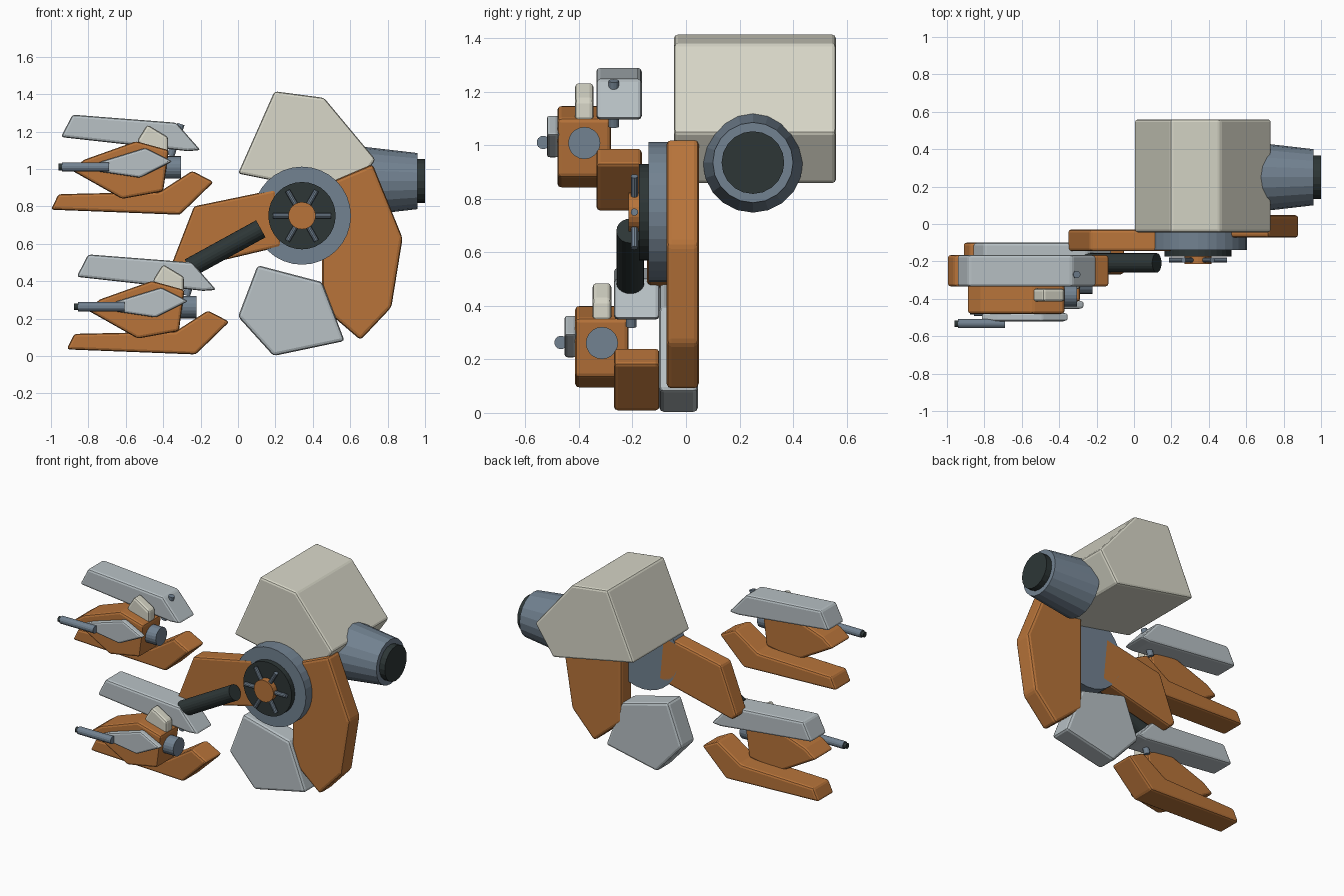
import bpy, bmesh, math
from mathutils import Vector

if "Cube" in bpy.data.objects:
    bpy.data.objects.remove(bpy.data.objects["Cube"])


def material(name, rgb):
    m = bpy.data.materials.new(name)
    lin = [((c / 255 + 0.055) / 1.055) ** 2.4 for c in rgb]
    m.diffuse_color = (*lin, 1)
    m.use_nodes = True
    m.node_tree.nodes["Principled BSDF"].inputs["Base Color"].default_value = m.diffuse_color
    return m


COPPER = material("copper", (184, 116, 58))
CREAM = material("cream", (216, 215, 200))
SILVER = material("silver", (184, 193, 197))
STEEL = material("steel blue", (114, 130, 145))
DARK = material("charcoal", (45, 54, 54))


def finish(name, bm, mat, bevel=0.0):
    bmesh.ops.recalc_face_normals(bm, faces=bm.faces)
    me = bpy.data.meshes.new(name)
    bm.to_mesh(me)
    bm.free()
    me.materials.append(mat)
    ob = bpy.data.objects.new(name, me)
    bpy.context.collection.objects.link(ob)
    if bevel:
        mod = ob.modifiers.new("soft_edges", "BEVEL")
        mod.width = bevel
        mod.segments = 2
        mod.limit_method = "ANGLE"
        mod.angle_limit = math.radians(25)
    return ob


def slab(name, profile, y0, y1, mat, bevel=0.015, off=(0, 0, 0)):
    """Extrude an (x, z) outline from y0 to y1."""
    bm = bmesh.new()
    o = Vector(off)
    face = bm.faces.new([bm.verts.new(Vector((x, y0, z)) + o) for x, z in profile])
    ext = bmesh.ops.extrude_face_region(bm, geom=[face])
    moved = [g for g in ext["geom"] if isinstance(g, bmesh.types.BMVert)]
    bmesh.ops.translate(bm, verts=moved, vec=(0, y1 - y0, 0))
    return finish(name, bm, mat, bevel)


def rod(name, a, b, r1, mat, r2=None, sides=20, off=(0, 0, 0), bevel=0.0):
    """Cylinder or cone from point a to point b."""
    a, b = Vector(a) + Vector(off), Vector(b) + Vector(off)
    d = b - a
    bm = bmesh.new()
    bmesh.ops.create_cone(bm, cap_ends=True, segments=sides, radius1=r1,
                          radius2=r1 if r2 is None else r2, depth=d.length)
    rot = d.to_track_quat("Z", "Y").to_matrix().to_4x4()
    bmesh.ops.transform(bm, matrix=rot, verts=bm.verts)
    bmesh.ops.translate(bm, verts=bm.verts, vec=(a + b) / 2)
    return finish(name, bm, mat, bevel)


# Main hull and side plates
slab("main_hull", [(0, .975), (.195, 1.415), (.46, 1.38), (.735, 1.05), (.60, .855)],
     -.045, .56, CREAM)
slab("long_plate", [(.45, .91), (.72, 1.025), (.88, .63), (.82, .26), (.655, .085),
                    (.45, .26)], -.073, .048, COPPER, .018)
slab("lower_plate", [(0, .21), (.105, .485), (.45, .395), (.57, .08), (.19, 0)],
     -.10, .045, SILVER, .018)
slab("left_arm", [(-.235, .80), (.20, .89), (.23, .585), (-.32, .455), (-.355, .49)],
     -.145, -.03, COPPER)

# Rear engine
rod("engine_cone", (.64, .25, .935), (.96, .25, .935), .187, STEEL, .15)
rod("engine_nozzle", (.94, .25, .935), (1.0, .25, .935), .117, DARK)

# Hub wheel with radial spokes
cx, cz = .342, .75
rod("hub_ring", (cx, -.03, cz), (cx, -.14, cz), .262, STEEL, sides=32)
rod("hub_face", (cx, -.12, cz), (cx, -.175, cz), .18, DARK, sides=32)
rod("hub_cap", (cx, -.16, cz), (cx, -.215, cz), .073, COPPER, sides=24)
for i in range(6):
    c, s = math.cos(i * math.pi / 3), math.sin(i * math.pi / 3)
    rod("hub_spoke", (cx + .06 * c, -.193, cz + .06 * s),
        (cx + .155 * c, -.193, cz + .155 * s), .014, STEEL, sides=10)

# Dark tube across the arm
rod("arm_tube", (-.26, -.208, .47), (.122, -.208, .68), .052, DARK)


def pod(off):
    """Small forked pod: two fins, body, side blade, thruster and barrel."""
    slab("upper_fin", [(-.885, 1.29), (-.33, 1.247), (-.20, 1.10), (-.27, 1.095),
                       (-.947, 1.17)], -.335, -.165, SILVER, off=off)
    slab("lower_fin", [(-.96, .865), (-.42, .877), (-.245, .99), (-.13, .93),
                       (-.31, .755), (-1.0, .782)], -.335, -.165, COPPER, off=off)
    slab("pod_body", [(-.895, .995), (-.82, 1.05), (-.545, 1.148), (-.37, 1.10),
                      (-.40, .88), (-.62, .84)], -.48, -.28, COPPER, off=off)
    slab("pod_crest", [(-.54, 1.15), (-.485, 1.237), (-.373, 1.17), (-.373, 1.09),
                       (-.50, 1.09)], -.415, -.345, CREAM, off=off)
    slab("side_blade", [(-.82, 1.0), (-.73, 1.04), (-.495, 1.112), (-.35, 1.04),
                        (-.525, .953), (-.74, .985)], -.52, -.475, SILVER, .012, off)
    rod("pod_thruster", (-.42, -.38, 1.008), (-.305, -.38, 1.008), .06, STEEL, off=off)
    rod("barrel", (-.94, -.533, 1.01), (-.69, -.533, 1.01), .025, STEEL, sides=14, off=off)
    rod("barrel_tip", (-.96, -.533, 1.01), (-.93, -.533, 1.01), .018, DARK, sides=12, off=off)
    rod("fin_pin", (-.305, -.27, 1.24), (-.36, -.27, 1.07), .02, STEEL, sides=12, off=off)


# Two matching pods
pod((0, 0, 0))
pod((.084, .066, -.747))
